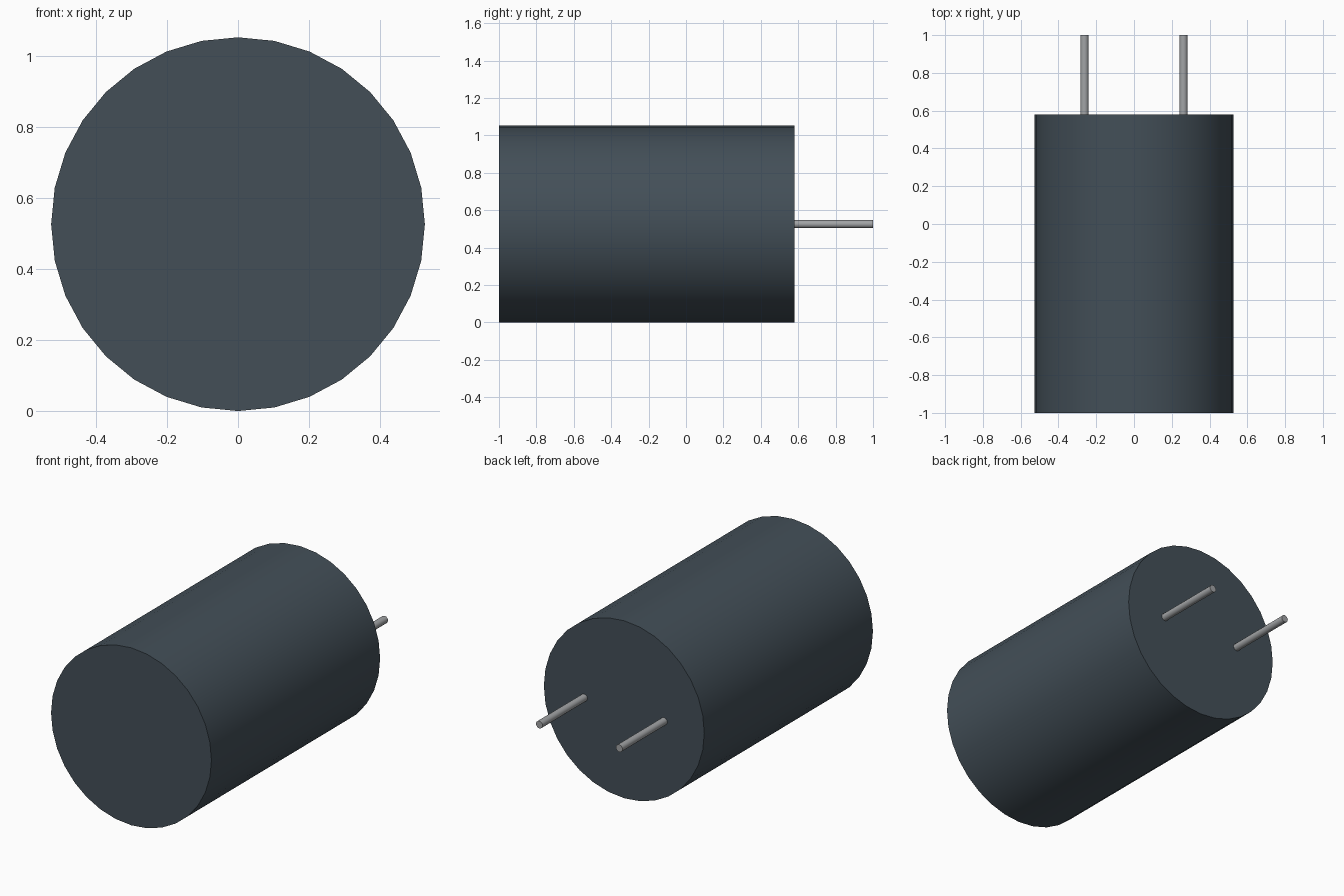
import bpy, math

cube = bpy.data.objects.get("Cube")
if cube:
    bpy.data.objects.remove(cube, do_unlink=True)


def material(name, rgb, metallic=0.0):
    m = bpy.data.materials.new(name)
    m.use_nodes = True
    m.diffuse_color = (*rgb, 1)
    m.node_tree.nodes["Principled BSDF"].inputs["Base Color"].default_value = (*rgb, 1)
    return m


def rod(name, x, z, y0, y1, radius, sides, mat):
    """Capped cylinder running along y from y0 to y1."""
    bpy.ops.mesh.primitive_cylinder_add(
        vertices=sides, radius=radius, depth=y1 - y0,
        location=(x, (y0 + y1) / 2, z), rotation=(math.pi / 2, 0, 0))
    ob = bpy.context.object
    ob.name = name
    ob.data.materials.append(mat)
    bpy.ops.object.transform_apply(location=False, rotation=True, scale=True)
    bpy.ops.object.shade_smooth_by_angle(angle=math.radians(35))
    return ob


sleeve = material("dark slate", (0.056, 0.078, 0.097))
metal = material("lead grey", (0.36, 0.37, 0.38))

R = 0.526      # can radius, also the height of its axis
BACK = 0.58    # rear face of the can

# Can
rod("can", 0, R, -1.0, BACK, R, 32, sleeve)

# Pair of leads out of the rear face
for side, x in (("left", 0.262), ("right", -0.262)):
    rod(f"{side}_lead", x, R, BACK - 0.005, 1.0, 0.022, 12, metal)
